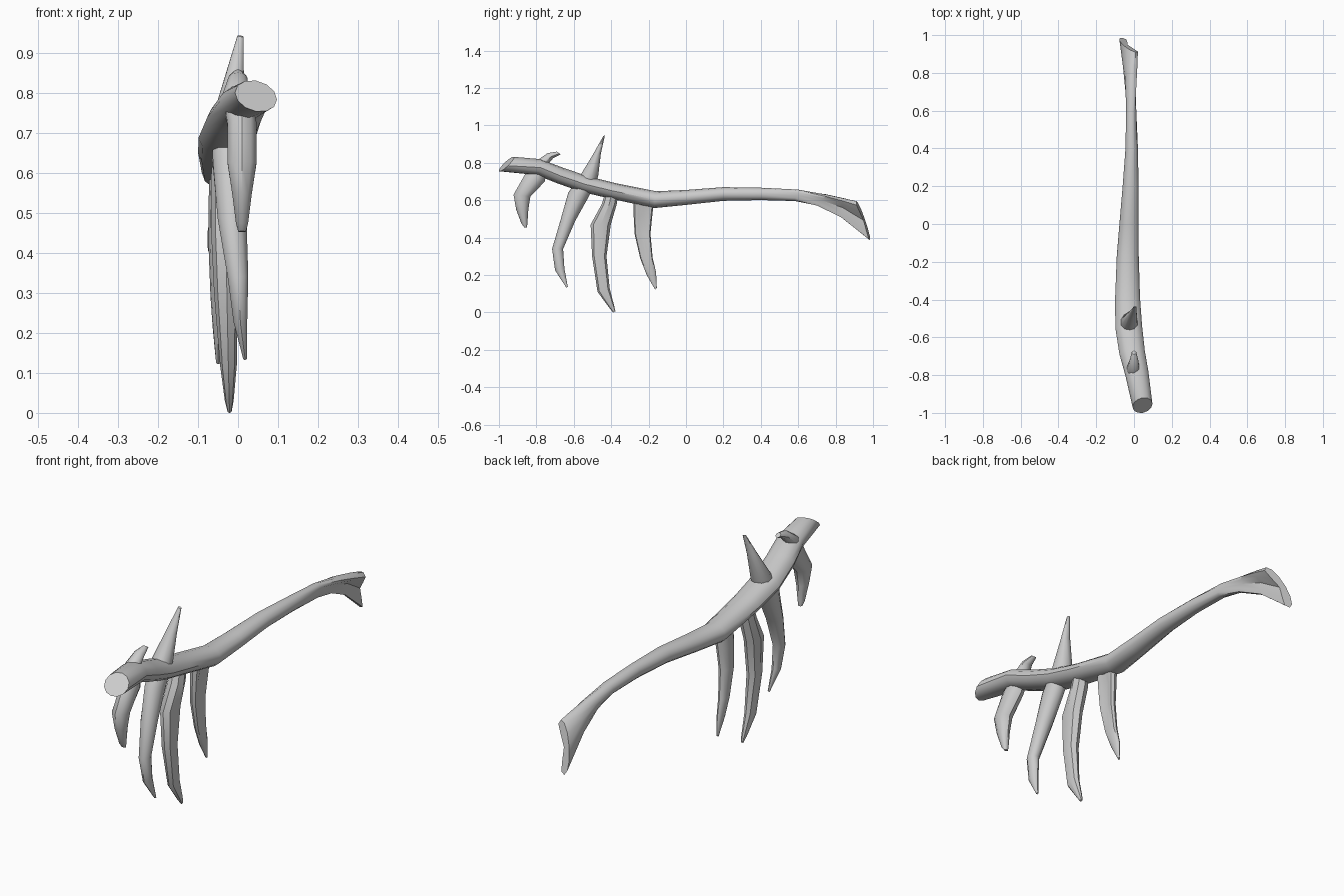
import bpy, bmesh, math
from mathutils import Vector


def loft(name, stations, sides=10, angle=40):
    """Stations: centre x, edge A (y, z), edge B (y, z), half width, x tilt, groove depth."""
    bm = bmesh.new()
    ends = []
    for s in stations:
        x, ya, za, yb, zb, w = s[:6]
        tilt = s[6] if len(s) > 6 else 0
        groove = s[7] if len(s) > 7 else 0
        ends.append((Vector((x + tilt, ya, za)), Vector((x - tilt, yb, zb)), w, groove))
    mids = [(a + b) / 2 for a, b, _, _ in ends]
    rings = []
    for i, (a, b, w, groove) in enumerate(ends):
        tangent = mids[min(i + 1, len(mids) - 1)] - mids[max(i - 1, 0)]
        half = (a - b) / 2
        side = tangent.cross(half).normalized()
        if side.x < 0:
            side = -side
        ring = []
        for k in range(sides):
            t = 2 * math.pi * k / sides
            c, r = math.cos(t), math.sin(t)
            # groove pushes the middle of the +x side inward
            dent = groove * max(0, r) ** 4
            ring.append(bm.verts.new(mids[i] + half * c + side * w * (r - dent)))
        rings.append(ring)
    for p, q in zip(rings, rings[1:]):
        for k in range(sides):
            n = (k + 1) % sides
            bm.faces.new((p[k], p[n], q[n], q[k]))
    bm.faces.new(rings[0])
    bm.faces.new(rings[-1])
    bmesh.ops.recalc_face_normals(bm, faces=bm.faces)
    mesh = bpy.data.meshes.new(name)
    bm.to_mesh(mesh)
    bm.free()
    ob = bpy.data.objects.new(name, mesh)
    bpy.context.collection.objects.link(ob)
    bpy.ops.object.select_all(action='DESELECT')
    ob.select_set(True)
    bpy.context.view_layer.objects.active = ob
    bpy.ops.object.shade_smooth_by_angle(angle=math.radians(angle))
    return ob


# curved shaft, slanted cut at the front, grooved flare at the back
loft("shaft", [
    (0.045, -0.92, 0.832, -1.00, 0.755, 0.054),
    (0.015, -0.78, 0.82, -0.80, 0.735, 0.062),
    (-0.01, -0.66, 0.775, -0.70, 0.695, 0.068),
    (-0.028, -0.53, 0.73, -0.56, 0.645, 0.071),
    (-0.034, -0.38, 0.692, -0.41, 0.61, 0.066),
    (-0.033, -0.16, 0.648, -0.17, 0.558, 0.058),
    (-0.026, 0.00, 0.655, 0.00, 0.575, 0.051),
    (-0.018, 0.20, 0.67, 0.20, 0.597, 0.042),
    (-0.012, 0.40, 0.667, 0.40, 0.601, 0.033),
    (-0.01, 0.60, 0.657, 0.58, 0.596, 0.032, 0.0, 0.3),
    (-0.012, 0.75, 0.63, 0.70, 0.572, 0.035, 0.012, 0.8),
    (-0.018, 0.84, 0.61, 0.83, 0.51, 0.037, 0.025, 1.1),
    (-0.026, 0.91, 0.595, 0.985, 0.385, 0.042, 0.035, 1.2),
], 12)

# front tooth with a short bent horn
loft("front_tooth", [
    (0.00, -0.69, 0.86, -0.67, 0.845, 0.012),
    (0.00, -0.74, 0.852, -0.71, 0.825, 0.024),
    (-0.005, -0.80, 0.81, -0.74, 0.79, 0.035),
    (0.01, -0.86, 0.74, -0.755, 0.70, 0.038),
    (0.01, -0.922, 0.63, -0.832, 0.62, 0.038),
    (0.01, -0.908, 0.55, -0.843, 0.55, 0.026),
    (0.01, -0.88, 0.475, -0.848, 0.475, 0.016),
    (0.01, -0.865, 0.455, -0.85, 0.453, 0.010),
])

# second tooth with a tall straight spike
loft("spike_tooth", [
    (0.006, -0.443, 0.942, -0.434, 0.945, 0.008),
    (-0.008, -0.50, 0.84, -0.455, 0.85, 0.024),
    (-0.025, -0.57, 0.725, -0.47, 0.725, 0.045),
    (-0.022, -0.63, 0.64, -0.525, 0.61, 0.043),
    (-0.015, -0.672, 0.49, -0.592, 0.49, 0.038),
    (0.0, -0.716, 0.34, -0.657, 0.34, 0.027),
    (0.006, -0.70, 0.225, -0.65, 0.235, 0.018),
    (0.018, -0.64, 0.133, -0.632, 0.137, 0.005),
])

# longest, broad-shouldered tooth
loft("long_tooth", [
    (-0.03, -0.43, 0.65, -0.36, 0.65, 0.034),
    (-0.03, -0.45, 0.58, -0.37, 0.58, 0.038),
    (-0.03, -0.51, 0.47, -0.402, 0.47, 0.038, 0, 0.2),
    (-0.028, -0.502, 0.30, -0.425, 0.30, 0.032, 0, 0.2),
    (-0.024, -0.473, 0.11, -0.408, 0.13, 0.021),
    (-0.022, -0.41, 0.025, -0.384, 0.035, 0.011),
    (-0.021, -0.39, 0.0, -0.377, 0.006, 0.005),
], 8, 30)

# rear tooth with a side groove
loft("rear_tooth", [
    (-0.035, -0.28, 0.62, -0.17, 0.61, 0.036, 0, 0.4),
    (-0.04, -0.28, 0.52, -0.18, 0.52, 0.034, 0, 0.9),
    (-0.045, -0.275, 0.42, -0.19, 0.42, 0.029, 0, 0.9),
    (-0.048, -0.245, 0.29, -0.178, 0.29, 0.021, 0, 0.3),
    (-0.05, -0.21, 0.20, -0.16, 0.215, 0.013),
    (-0.05, -0.165, 0.122, -0.156, 0.13, 0.005),
], 12)
